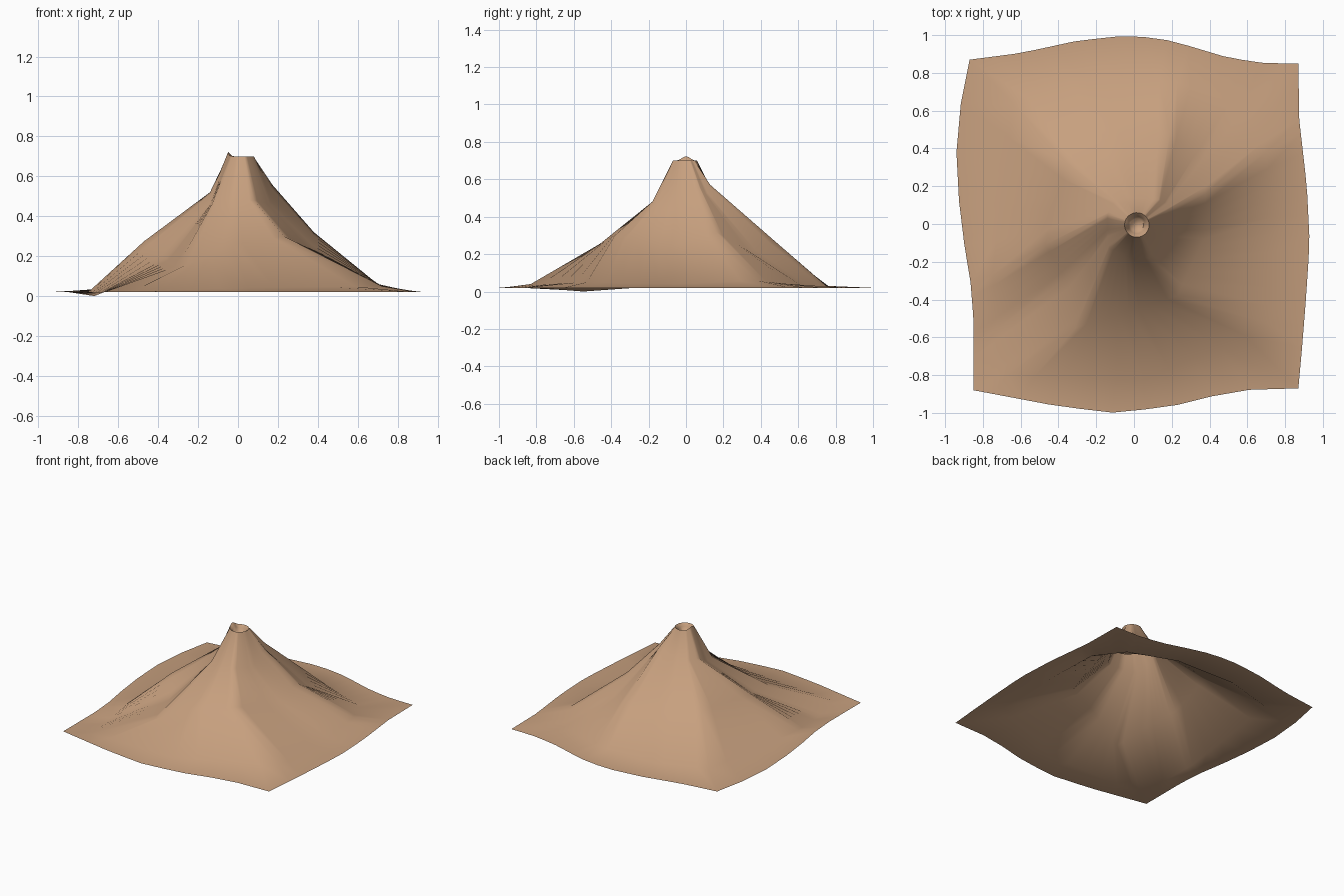
import bpy, math
from mathutils import Vector

if "Cube" in bpy.data.objects:
    bpy.data.objects.remove(bpy.data.objects["Cube"])

# ridges and valleys running down the slope: upper, middle, lower point of each
spokes = [
    [(.17, .07, .56), (.38, .16, .32), (.70, .38, .06)],      # east ridge
    [(.17, .11, .52), (.36, .34, .215), (.58, .62, .03)],
    [(.13, .13, .57), (.19, .48, .265), (.23, .75, .03)],     # north ridge
    [(-.03, .14, .53), (-.12, .40, .30), (-.25, .76, .03)],
    [(-.10, .12, .52), (-.36, .33, .29), (-.64, .64, .04)],   # north-west face
    [(-.14, .05, .52), (-.47, -.11, .275), (-.75, -.27, .02)],# west ridge
    [(-.14, -.05, .46), (-.36, -.29, .19), (-.72, -.55, .0)],
    [(-.13, -.13, .46), (-.31, -.55, .135), (-.67, -.80, .02)],# south-west ridge
    [(-.03, -.18, .48), (-.03, -.46, .255), (.05, -.83, .04)],
    [(.08, -.18, .48), (.23, -.38, .30), (.72, -.53, .05)],   # south-east ridge
    [(.16, -.06, .46), (.37, -.08, .24), (.74, -.05, .04)],
]
# outer border seen from above, counter-clockwise
outline = [(.87, -.87), (.89, -.65), (.91, -.4), (.93, -.1), (.915, .2), (.875, .55),
           (.87, .85), (.7, .85), (.5, .88), (.2, .97), (-.02, 1), (-.3, .97),
           (-.6, .905), (-.87, .87), (-.92, .62), (-.94, .38), (-.92, 0), (-.87, -.25),
           (-.85, -.5), (-.85, -.88), (-.4, -.965), (-.1, -1), (.2, -.965), (.5, -.89), (.68, -.87)]
corners = [outline[i] for i in (0, 6, 13, 19)]
STEPS = 5


def border(x, y):
    """Point where the ray from the centre towards (x, y) meets the outline."""
    for (ax, ay), (bx, by) in zip(outline, outline[1:] + outline[:1]):
        c, d = ax * y - ay * x, bx * y - by * x
        if c >= 0 >= d and c != d and ax * x + ay * y > 0:
            t = c / (c - d)
            return Vector((ax + (bx - ax) * t, ay + (by - ay) * t, .02))
    return Vector((x, y, .02))


def crater_ring(radius, z, source):
    ring = []
    for p in source:
        a = math.atan2(p.y + .005, p.x - .015)
        lip = .022 * max(0, math.cos(a - math.radians(175))) ** 8
        ring.append(Vector((.015 + radius * math.cos(a), -.005 + radius * math.sin(a), z + lip)))
    return ring


# slope rings
slope = []
for k in range(3):
    ring = []
    for i in range(len(spokes)):
        a, b = Vector(spokes[i][k]), Vector(spokes[(i + 1) % len(spokes)][k])
        ring += [a.lerp(b, s / STEPS) for s in range(STEPS)]
    slope.append(ring)
edge = [border(p.x, p.y) for p in slope[2]]
for c in corners:
    c = Vector((*c, .02))
    i = min(range(len(edge)), key=lambda j: (edge[j] - c).length)
    edge[i] = c

# crater rings, then slope, then the border
rings = [crater_ring(.035, .65, slope[0]), crater_ring(.045, .68, slope[0]),
         crater_ring(.065, .70, slope[0])] + slope + [edge]
n = len(edge)
verts = [v for r in rings for v in r]
faces = [(k * n + i, (k + 1) * n + i, (k + 1) * n + (i + 1) % n, k * n + (i + 1) % n)
         for k in range(len(rings) - 1) for i in range(n)]
faces.append(tuple(range(n)))

mesh = bpy.data.meshes.new("mountain")
mesh.from_pydata(verts, [], faces)
mesh.update()
mountain = bpy.data.objects.new("mountain", mesh)
bpy.context.collection.objects.link(mountain)

mat = bpy.data.materials.new("earth")
mat.diffuse_color = (.57, .35, .21, 1)
mat.use_nodes = True
mat.node_tree.nodes["Principled BSDF"].inputs["Base Color"].default_value = mat.diffuse_color
mesh.materials.append(mat)

bpy.context.view_layer.objects.active = mountain
mountain.select_set(True)
bpy.ops.object.shade_smooth_by_angle(angle=math.radians(80))
